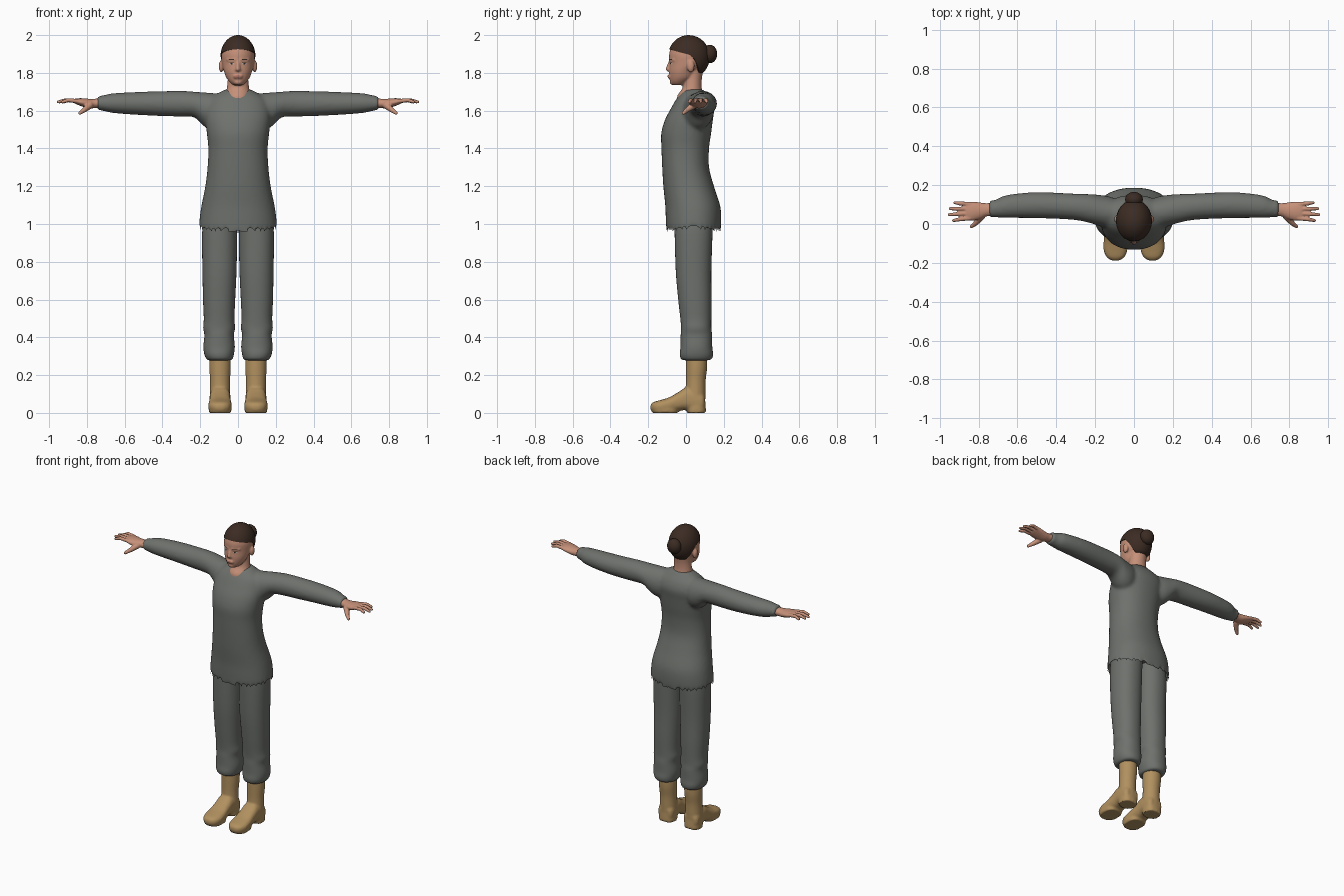
import bpy, bmesh, math
from mathutils import Vector
from mathutils.bvhtree import BVHTree

old = bpy.data.objects.get("Cube")
if old:
    bpy.data.objects.remove(old, do_unlink=True)


def material(name, *rgb):
    m = bpy.data.materials.new(name)
    m.use_nodes = True
    m.diffuse_color = (*rgb, 1)
    m.node_tree.nodes["Principled BSDF"].inputs["Base Color"].default_value = (*rgb, 1)
    return m


SKIN = material("skin", .56, .28, .19)
LIPS = material("lips", .42, .16, .12)
WHITE = material("eye white", .55, .45, .4)
DARK = material("dark iris", .03, .02, .015)
HAIR = material("brown hair", .045, .025, .017)
CLOTH = material("grey cloth", .155, .165, .15)
LEATHER = material("tan leather", .44, .28, .115)


def refine(rings, steps=4):
    """Smooth curve through the control rings."""
    out = []
    for i in range(len(rings) - 1):
        a, b = rings[max(i - 1, 0)], rings[i]
        c, d = rings[i + 1], rings[min(i + 2, len(rings) - 1)]
        for s in range(steps):
            t = s / steps
            out.append([q + .5 * t * (r - p + t * (2 * p - 5 * q + 4 * r - e + t * (3 * (q - r) + e - p)))
                        for p, q, r, e in zip(a, b, c, d)])
    return out + [list(rings[-1])]


def loft(bm, axis, rings, side=1, power=2.0, seg=40):
    """Skin rings (position, centre 1, centre 2, radius 1, radius 2) along an axis."""
    loops = []
    for pos, c1, c2, r1, r2 in refine(rings):
        loop = []
        for k in range(seg):
            a = math.tau * k / seg
            u, v = (math.copysign(abs(w) ** (2 / power), w) for w in (math.cos(a), math.sin(a)))
            co = [c1 + r1 * u, c2 + r2 * v]
            co.insert(axis, pos)
            co[0] *= side
            loop.append(bm.verts.new(co))
        loops.append(loop)
    for p, q in zip(loops, loops[1:]):
        for k in range(seg):
            n = (k + 1) % seg
            bm.faces.new((p[k], p[n], q[n], q[k]))
    caps = [bm.faces.new(loops[0]), bm.faces.new(loops[-1])]
    bmesh.ops.recalc_face_normals(bm, faces=bm.faces)
    return caps


def ball(bm, centre, radii):
    verts = bmesh.ops.create_uvsphere(bm, u_segments=24, v_segments=16, radius=1)["verts"]
    for v in verts:
        v.co = Vector(centre) + Vector(a * b for a, b in zip(v.co, radii))


def capsule(bm, p, q, r1, r2):
    """Tapered rod with round ends."""
    tmp = bmesh.new()
    ball(tmp, p, (r1,) * 3)
    ball(tmp, q, (r2,) * 3)
    bmesh.ops.delete(tmp, geom=tmp.edges[:], context='EDGES_FACES')
    hull = bmesh.ops.convex_hull(tmp, input=tmp.verts[:])
    bmesh.ops.delete(tmp, geom=[v for v in tmp.verts if not v.link_faces], context='VERTS')
    bmesh.ops.recalc_face_normals(tmp, faces=tmp.faces)
    me = bpy.data.meshes.new("rod")
    tmp.to_mesh(me)
    tmp.free()
    bm.from_mesh(me)
    bpy.data.meshes.remove(me)


def finish(bm, name, mat, voxel=0, smooth=4, mirror=False):
    """Make the object, fuse its parts, mirror it and shade it."""
    me = bpy.data.meshes.new(name)
    bm.to_mesh(me)
    bm.free()
    ob = bpy.data.objects.new(name, me)
    bpy.context.collection.objects.link(ob)
    if voxel:
        r = ob.modifiers.new("fuse", 'REMESH')
        r.mode, r.voxel_size = 'VOXEL', voxel
        s = ob.modifiers.new("soften", 'SMOOTH')
        s.factor, s.iterations = .5, smooth
    if mirror:
        ob.modifiers.new("mirror", 'MIRROR').use_mirror_merge = False
    dg = bpy.context.evaluated_depsgraph_get()
    baked = bpy.data.meshes.new_from_object(ob.evaluated_get(dg))
    ob.modifiers.clear()
    ob.data = baked
    bpy.data.meshes.remove(me)
    baked.name = name
    baked.materials.clear()
    baked.materials.append(mat)
    baked.shade_smooth()
    baked.set_sharp_from_angle(angle=math.radians(55))
    return ob


# Tunic: body with a hollow hem, and sleeves
bm = bmesh.new()
hem = loft(bm, 2, [(.95, 0, .04, .21, .143), (1.03, 0, .04, .203, .147), (1.1, 0, .035, .193, .145),
                   (1.2, 0, .014, .173, .134), (1.3, 0, -.002, .161, .124), (1.4, 0, -.004, .157, .126),
                   (1.48, 0, .001, .165, .132), (1.55, 0, .015, .172, .127), (1.61, 0, .034, .17, .115),
                   (1.66, 0, .04, .15, .092), (1.695, 0, .04, .1, .064), (1.712, 0, .044, .068, .046)],
           power=2.2, seg=48)[0]
bmesh.ops.inset_individual(bm, faces=[hem], thickness=.022, depth=-.08)
for side in (1, -1):
    loft(bm, 0, [(.05, .055, 1.6, .06, .09), (.13, .06, 1.595, .082, .098), (.18, .07, 1.607, .08, .09),
                 (.23, .08, 1.632, .074, .068), (.3, .088, 1.637, .068, .068), (.4, .094, 1.637, .067, .066),
                 (.5, .097, 1.638, .067, .062), (.6, .094, 1.639, .063, .057), (.67, .088, 1.64, .057, .051),
                 (.71, .08, 1.64, .046, .042), (.745, .077, 1.64, .043, .036)], side)
finish(bm, "tunic", CLOTH, .01, 6)

# Trousers, gathered over the boots
bm = bmesh.new()
loft(bm, 2, [(1.05, .09, .04, .088, .1), (.95, .097, .04, .093, .1), (.75, .098, .04, .09, .094),
             (.6, .1, .047, .085, .088), (.5, .1, .052, .081, .082), (.45, .1, .054, .084, .08),
             (.41, .1, .055, .078, .083), (.35, .1, .055, .083, .084), (.31, .1, .055, .078, .088),
             (.285, .098, .055, .068, .08), (.278, .098, .055, .052, .056)], power=2.2)
finish(bm, "trousers", CLOTH, mirror=True)

# Boots: shaft, foot and heel
bm = bmesh.new()
loft(bm, 2, [(.31, .095, .056, .056, .056), (.24, .095, .056, .057, .056), (.17, .095, .052, .053, .052),
             (.1, .095, .05, .054, .053), (.05, .095, .05, .055, .052)])
loft(bm, 1, [(.1, .095, .055, .035, .035), (.085, .095, .058, .052, .052), (.04, .095, .068, .056, .062),
             (0, .095, .075, .055, .06), (-.04, .095, .06, .056, .05), (-.09, .095, .044, .061, .038),
             (-.135, .095, .035, .061, .033), (-.17, .095, .032, .046, .026), (-.188, .095, .03, .02, .014)],
     power=2.6)
loft(bm, 2, [(0, .095, .055, .054, .05), (.02, .095, .055, .055, .05), (.06, .095, .052, .054, .05)], power=2.6)
loft(bm, 2, [(0, .095, -.11, .058, .068), (.012, .095, -.11, .06, .072), (.03, .095, -.11, .06, .07)], power=2.4)
finish(bm, "boots", LEATHER, .007, 4, True)

# Hands: palm, four fingers and thumb
bm = bmesh.new()
loft(bm, 0, [(.72, .076, 1.64, .034, .026), (.76, .073, 1.638, .034, .025), (.79, .068, 1.638, .042, .025),
             (.83, .066, 1.645, .049, .021), (.86, .067, 1.65, .047, .014), (.87, .067, 1.651, .04, .009)])
for y, tip_y, tip_x in ((.03, .018, .938), (.054, .048, .96), (.078, .079, .955), (.102, .11, .93)):
    mid = ((.86 + tip_x) / 2, (y + tip_y) / 2, 1.656)
    capsule(bm, (.845, y, 1.65), mid, .0115, .0105)
    capsule(bm, mid, (tip_x - .008, tip_y, 1.646), .0105, .008)
capsule(bm, (.785, .04, 1.628), (.815, .004, 1.603), .019, .013)
capsule(bm, (.815, .004, 1.603), (.837, -.013, 1.587), .013, .009)
finish(bm, "hands", SKIN, .004, 3, True)

# Head: skull, neck, nose, brow, mouth, chin and ears
bm = bmesh.new()
loft(bm, 2, [(1.735, 0, -.04, .025, .03), (1.75, 0, -.035, .043, .047), (1.775, 0, -.021, .062, .067),
             (1.81, 0, -.012, .075, .078), (1.85, 0, .011, .085, .099), (1.9, 0, .016, .088, .105),
             (1.94, 0, .016, .075, .091), (1.975, 0, .02, .048, .056), (1.985, 0, .022, .02, .02)])
loft(bm, 2, [(1.64, 0, .02, .074, .068), (1.68, 0, .023, .067, .068), (1.72, 0, .032, .059, .051),
             (1.77, 0, .035, .054, .049), (1.83, 0, .04, .055, .055)])
capsule(bm, (0, -.083, 1.86), (0, -.096, 1.82), .009, .012)
capsule(bm, (-.009, -.088, 1.817), (.009, -.088, 1.817), .009, .009)
capsule(bm, (-.014, -.086, 1.781), (.014, -.086, 1.781), .011, .011)
ball(bm, (0, -.07, 1.752), (.024, .017, .016))
for side in (1, -1):
    capsule(bm, (.015 * side, -.08, 1.87), (.05 * side, -.061, 1.869), .011, .011)
    ball(bm, (.088 * side, .025, 1.835), (.014, .02, .032))
head = finish(bm, "head", SKIN, .005, 4)

# Painted face details that hug the skin
dg = bpy.context.evaluated_depsgraph_get()
skin_tree = BVHTree.FromObject(head, dg)


def face_patch(name, mat, x, z, rx, rz, lift):
    bm = bmesh.new()
    bmesh.ops.create_grid(bm, x_segments=12, y_segments=12, size=1)
    for v in bm.verts:
        a, b = v.co.x, v.co.y
        px = x + rx * a * math.sqrt(1 - b * b / 2)
        pz = z + rz * b * math.sqrt(1 - a * a / 2)
        hit = skin_tree.ray_cast(Vector((px, -1, pz)), Vector((0, 1, 0)))[0]
        v.co = (px, (hit.y if hit else -.08) - lift, pz)
    for f in bm.faces:
        f.normal_update()
        if f.normal.y > 0:
            f.normal_flip()
    finish(bm, name, mat)


for side, word in ((1, "left"), (-1, "right")):
    face_patch(word + "_eye", WHITE, .034 * side, 1.849, .013, .005, .001)
    face_patch(word + "_iris", DARK, .034 * side, 1.849, .005, .005, .002)
    face_patch(word + "_eyelid_line", HAIR, .034 * side, 1.8545, .014, .0015, .002)
    face_patch(word + "_eyebrow", HAIR, .035 * side, 1.871, .017, .0022, .001)
face_patch("lips", LIPS, 0, 1.781, .021, .007, .001)


# Hair: a cap swept from the hairline to the crown, with a bun behind
def hairline(a):
    b = math.cos(a)
    if b > 0:
        return .1 + .25 * b
    t = min(1, -b / .8)
    return .1 - .85 * t * t * (3 - 2 * t)


bm = bmesh.new()
SEG, ROWS = 48, 12
rows = []
for r in range(-1, ROWS):
    row = []
    for k in range(SEG):
        a = math.tau * k / SEG
        low = math.asin(hairline(a))
        e = low + (math.pi / 2 - low) * max(r, 0) / ROWS
        s = .9 if r < 0 else 1
        row.append(bm.verts.new((.093 * s * math.cos(e) * math.sin(a),
                                 .015 - .111 * s * math.cos(e) * math.cos(a),
                                 1.885 + .115 * math.sin(e))))
    rows.append(row)
crown = bm.verts.new((0, .015, 2))
for k in range(SEG):
    n = (k + 1) % SEG
    for p, q in zip(rows, rows[1:]):
        bm.faces.new((p[k], p[n], q[n], q[k]))
    bm.faces.new((rows[-1][k], rows[-1][n], crown))
bmesh.ops.recalc_face_normals(bm, faces=bm.faces)
finish(bm, "hair", HAIR)

bm = bmesh.new()
ball(bm, (0, .126, 1.9), (.046, .039, .049))
finish(bm, "hair_bun", HAIR)
